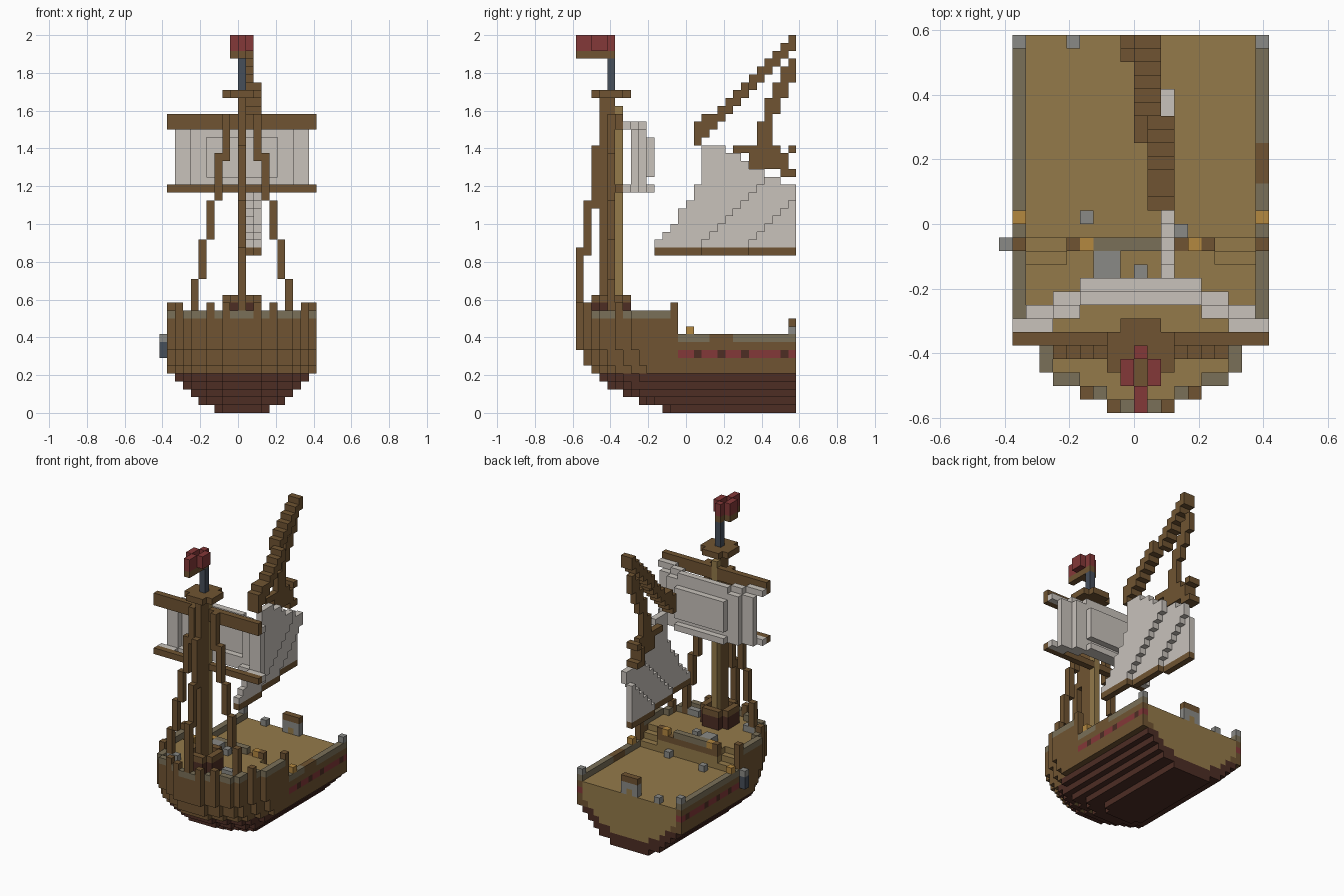
import bpy
import bmesh

S = 1 / 24  # edge of one block

if "Cube" in bpy.data.objects:
    bpy.data.objects.remove(bpy.data.objects["Cube"], do_unlink=True)


def material(name, rgb):
    lin = [((c / 255 + 0.055) / 1.055) ** 2.4 for c in rgb] + [1]
    m = bpy.data.materials.new(name)
    m.use_nodes = True
    m.diffuse_color = lin
    m.node_tree.nodes["Principled BSDF"].inputs["Base Color"].default_value = lin
    return m


COLOURS = {
    "brown": (112, 84, 50), "tan": (148, 122, 74), "dark": (77, 45, 36),
    "rail": (122, 112, 88), "grey": (138, 138, 134), "white": (200, 194, 187),
    "red": (132, 56, 56), "amber": (180, 136, 64), "slate": (70, 78, 90),
}
MATS = {n: material(n + " paint", c) for n, c in COLOURS.items()}
SIDES = [((1, 0, 0), [(1, 0, 0), (1, 1, 0), (1, 1, 1), (1, 0, 1)]),
         ((-1, 0, 0), [(0, 0, 0), (0, 0, 1), (0, 1, 1), (0, 1, 0)]),
         ((0, 1, 0), [(0, 1, 0), (0, 1, 1), (1, 1, 1), (1, 1, 0)]),
         ((0, -1, 0), [(0, 0, 0), (1, 0, 0), (1, 0, 1), (0, 0, 1)]),
         ((0, 0, 1), [(0, 0, 1), (1, 0, 1), (1, 1, 1), (0, 1, 1)]),
         ((0, 0, -1), [(0, 0, 0), (0, 1, 0), (1, 1, 0), (1, 0, 0)])]


def box(cells, colour, x, y, z):
    """Fill an inclusive range of blocks; each range is a number or a pair."""
    r = [(a, a) if isinstance(a, int) else a for a in (x, y, z)]
    for i in range(r[0][0], r[0][1] + 1):
        for j in range(r[1][0], r[1][1] + 1):
            for k in range(r[2][0], r[2][1] + 1):
                cells[i, j, k] = colour


def build(name, cells):
    """Skin a set of blocks with only its outer faces."""
    bm = bmesh.new()
    verts = {}
    used = sorted(set(cells.values()))
    for c, colour in cells.items():
        for d, corners in SIDES:
            if tuple(a + b for a, b in zip(c, d)) in cells:
                continue
            loop = []
            for o in corners:
                p = tuple(a + b for a, b in zip(c, o))
                if p not in verts:
                    verts[p] = bm.verts.new([a * S for a in p])
                loop.append(verts[p])
            bm.faces.new(loop).material_index = used.index(colour)
    me = bpy.data.meshes.new(name)
    bm.to_mesh(me)
    bm.free()
    for u in used:
        me.materials.append(MATS[u])
    bpy.context.collection.objects.link(bpy.data.objects.new(name, me))


# Hull: cross-section, bow outline and bow rake
SECTION = [3, 5, 6, 7, 8] + [9] * 9
BOW = [2, 4, 6, 7, 7, 8, 8]
START = [-3, -6, -8, -10, -11, -12, -13, -13] + [-14] * 6


def half(y, z):
    n = y - START[z]
    return -1 if n < 0 else min(SECTION[z], BOW[n] if n < len(BOW) else 9)


def deck_top(x, y):
    if y >= -1:
        return 8
    if abs(x) > 5:
        return min(11, 7 - y)  # side steps
    return 11 if y < -2 else 10


hull = {}
for z in range(14):
    for y in range(-14, 14):
        h = half(y, z)
        for x in range(-h, h + 1):
            a = abs(x)
            rim = a == h or a > half(y - 1, z)
            if rim and z > 8:
                if y >= -1:
                    if z == 9:
                        hull[x, y, z] = "brown" if x > 0 and 3 <= y <= 5 else "rail"
                    continue
                merlon = y in (-9, -2) or (y <= -12 and a in (2, 4))
                if z == 13 and not merlon:
                    continue
                hull[x, y, z] = "rail" if z == 12 and not merlon else "brown"
            elif z <= deck_top(x, y):
                core = z > 1 and a <= min(SECTION[z - 2], 8) and not rim
                hull[x, y, z] = "tan" if core else "dark" if z < 5 else "brown"
                if rim and z == 7 and y >= -1:
                    hull[x, y, z] = "dark" if y in (1, 4, 7, 12) else "red"
build("hull", hull)

# Deck fittings
bulkhead = {}
box(bulkhead, "brown", (-5, 5), -2, (9, 11))
box(bulkhead, "tan", (-3, 3), -2, 10)
box(bulkhead, "rail", (-3, 2), -2, 12)
box(bulkhead, "brown", -5, -2, 12)
box(bulkhead, "brown", 5, -2, 12)
build("bulkhead", bulkhead)

lamps = {}
for s in (-1, 1):
    box(lamps, "amber", 4 * s, -2, 12)
    box(lamps, "amber", 9 * s, 0, 10)
    box(lamps, "amber", 9 * s, -3, 12)
build("lamps", lamps)

stores = {}
box(stores, "grey", -4, 0, 9)
box(stores, "grey", 3, -1, 9)
box(stores, "grey", (-3, -2), (-4, -3), 12)
box(stores, "grey", 0, -4, 12)
box(stores, "grey", (-6, -5), -10, 12)
box(stores, "grey", (4, 5), -10, 12)
box(stores, "grey", -5, 13, 9)
build("deck_stores", stores)

hatch = {}
box(hatch, "grey", (-1, 1), 13, (9, 10))
box(hatch, "tan", 0, 13, 9)
box(hatch, "brown", (-1, 1), 13, 11)
build("stern_frame", hatch)

posts = {}
for x in (-9, 9):
    box(posts, "grey", x, 13, (9, 10))
build("corner_posts", posts)

lantern = {}
box(lantern, "slate", -10, -2, (7, 8))
box(lantern, "grey", -10, -2, 9)
build("side_lantern", lantern)

# Mast with base tub, crow's nest, pole and flag
mast = {}
box(mast, "brown", 0, (-11, -10), (12, 39))
box(mast, "tan", 0, -9, (12, 38))
build("mast", mast)

for name, colour, z in (("mast_tub", "dark", (12, 13)), ("tub_rim", "brown", 14),
                        ("crows_nest", "brown", 40)):
    ring = {}
    box(ring, colour, (-2, 2), (-11, -9), z)
    box(ring, colour, (-1, 1), (-12, -8), z)
    if name == "tub_rim":
        ring = {c: v for c, v in ring.items() if abs(c[0]) == 2 or c[1] in (-12, -8)}
    build(name, ring)
filling = {}
box(filling, "red", (-1, 1), (-11, -9), 13)
build("tub_filling", {c: v for c, v in filling.items() if c[0]})

pole = {}
box(pole, "slate", 0, -10, (41, 44))
build("flag_pole", pole)
flag = {}
for colour, z in (("brown", 45), ("red", (46, 47))):
    box(flag, colour, 0, -10, z)
    box(flag, colour, -1, (-12, -11), z)
    box(flag, colour, 1, (-12, -11), (46, 47) if z == 45 else z)
    box(flag, colour, 0, (-14, -13), z)
box(flag, "brown", 0, (-12, -11), 45)
build("flag", flag)

# Shrouds and forestay
rig = {}
for s in (-1, 1):
    for n, (lo, hi) in enumerate([(12, 16), (17, 21), (22, 26), (27, 32), (32, 37)]):
        box(rig, "brown", (6 - n) * s, -10, (lo, hi))
for y, z in ((-14, (13, 20)), (-13, (20, 26)), (-12, (26, 33))):
    box(rig, "brown", 0, y, z)
build("rigging", rig)

# Square sail between two yards
yards = {}
box(yards, "brown", (-9, 9), -9, (36, 37))
box(yards, "brown", (-9, 9), -9, 28)
build("yards", yards)

sail = {}
for x in range(-8, 9):
    belly = -7 if abs(x) > 6 else -6 if abs(x) > 4 else -5
    for z in range(29, 36):
        y = belly if 29 < z < 35 else min(belly, -6)
        box(sail, "white", x, y, z)
    box(sail, "white", x, belly - 1, 36)
    box(sail, "white", x, (belly - 1, belly), 28)
for x in (-9, 9):
    box(sail, "white", x, -8, 36)
    box(sail, "white", x, -8, 28)
build("square_sail", sail)

# Rear sail, its boom, spar and stay
LEAD = [-4, -3, -2, -1, -1, 0, 1, 1] + [2] * 6
rear, boom = {}, {}


def sail_x(y, z):
    t = y - z + 21
    return 2 if t < 2 or (z > 26 and y < 8) else 1 if t < 8 else 0


for y in range(-4, 14):
    top = 33 if y < 5 else 32 if y < 7 else max(28, 31 - (y - 6) // 2)
    for z in range(21, top + 1):
        if y >= LEAD[z - 21]:
            box(rear, "white", sail_x(y, z), y, z)
    box(boom, "brown", sail_x(y, 21), y, 20)
build("rear_sail", rear)
build("rear_boom", boom)

spar = {}
for y in range(1, 14):
    box(spar, "brown", (1, 2) if y < 8 else (0, 1), y, (33 + y, min(47, 34 + y + (y < 3))))
build("rear_spar", spar)

stay = {}
for y, z in ((9, (33, 36)), (10, (33, 39)), (11, (38, 41)), (12, (40, 43)), (13, (42, 44))):
    box(stay, "brown", 0, y, z)
box(stay, "brown", 0, (6, 11), 33)
box(stay, "brown", 0, (8, 11), (31, 32))
box(stay, "brown", (-1, 0), 12, (30, 32))
for z in (30, 33):
    box(stay, "brown", (-1, 0), 13, z)
build("rear_stay", stay)
